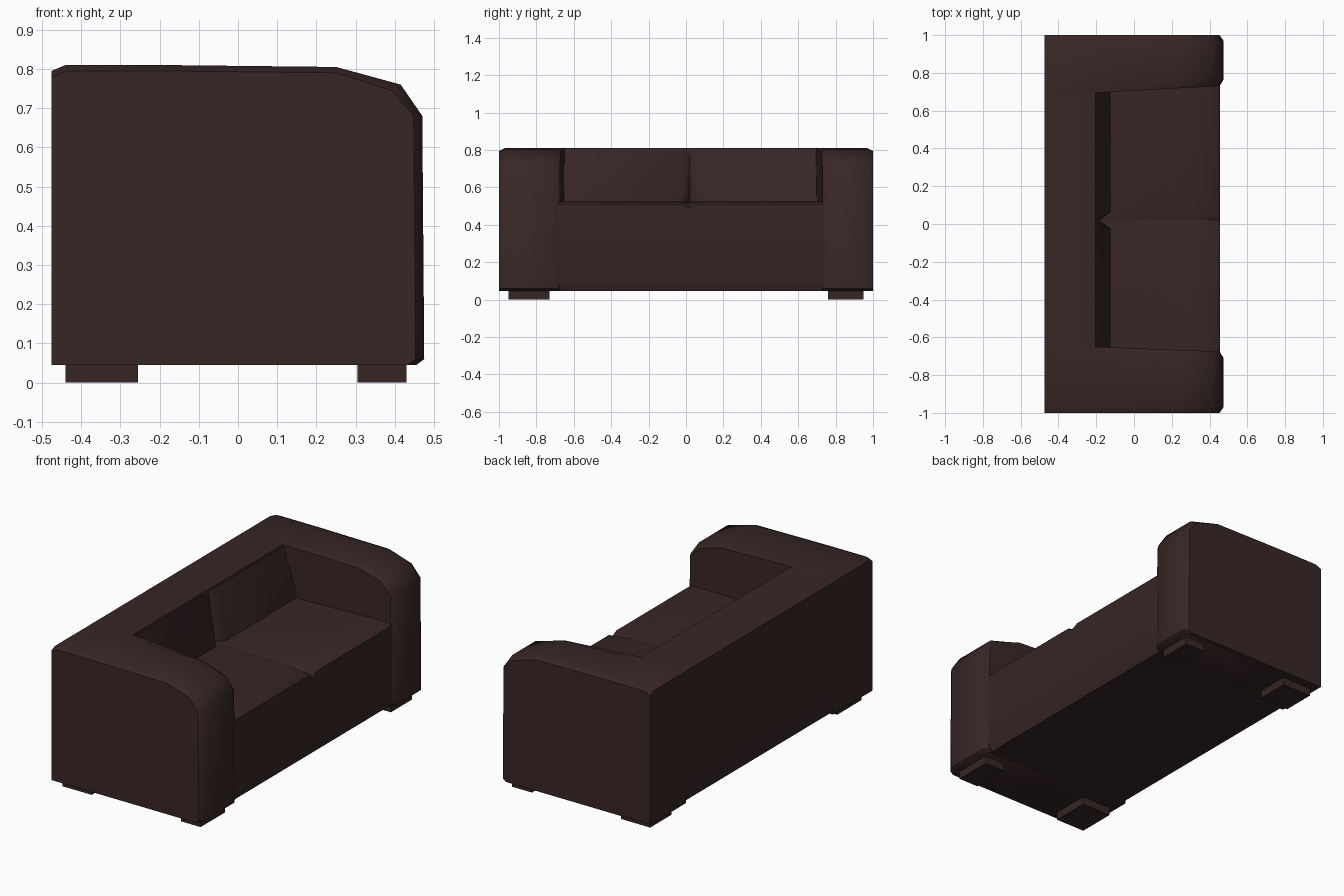
import bpy
import bmesh
from math import radians

cube = bpy.data.objects.get("Cube")
if cube:
    bpy.data.objects.remove(cube, do_unlink=True)


def make_material(name, rgb):
    mat = bpy.data.materials.new(name)
    mat.use_nodes = True
    colour = (*rgb, 1.0)
    mat.diffuse_color = colour
    bsdf = next(n for n in mat.node_tree.nodes if n.type == "BSDF_PRINCIPLED")
    bsdf.inputs["Base Color"].default_value = colour
    return mat


leather = make_material("dark brown leather", (0.04, 0.019, 0.019))


def loft(name, sections, angle=40):
    """Skin a closed solid through equal-length rings of points."""
    bm = bmesh.new()
    rings = [[bm.verts.new(p) for p in ring] for ring in sections]
    count = len(rings[0])
    for a, b in zip(rings, rings[1:]):
        for i in range(count):
            j = (i + 1) % count
            bm.faces.new((a[i], a[j], b[j], b[i]))
    bm.faces.new(rings[0])
    bm.faces.new(rings[-1])
    bmesh.ops.recalc_face_normals(bm, faces=bm.faces)
    mesh = bpy.data.meshes.new(name)
    bm.to_mesh(mesh)
    bm.free()
    mesh.materials.append(leather)
    obj = bpy.data.objects.new(name, mesh)
    bpy.context.collection.objects.link(obj)
    bpy.ops.object.select_all(action="DESELECT")
    obj.select_set(True)
    bpy.context.view_layer.objects.active = obj
    if angle:
        bpy.ops.object.shade_smooth_by_angle(angle=radians(angle))
    return obj


def ring(profile, y):
    return [(x, y, z) for x, z in profile]


# Arms: side profile with a rounded front shoulder and chamfered rims
ARM = [(-0.475, 0.045), (-0.475, 0.795), (-0.44, 0.81), (-0.2, 0.81), (0.25, 0.805),
       (0.415, 0.76), (0.47, 0.68), (0.475, 0.06), (0.455, 0.045)]


def softened(front_only):
    out = []
    for x, z in ARM:
        if front_only and x < 0.2:
            out.append((x, z))
        else:
            out.append((x - 0.022 if x > 0.4 else x, z - 0.015 if z > 0.7 else z))
    return out


def build_arm(name, side, inner_back, inner_front):
    def inner_y(x, outward):
        t = (x + 0.2) / 0.65
        return side * (inner_back + (inner_front - inner_back) * t + outward)

    loft(name, [
        ring(softened(False), side),
        ring(ARM, side * 0.968),
        [(x, inner_y(x, 0.035), z) for x, z in ARM],
        [(x, inner_y(x, 0.0), z) for x, z in softened(True)],
    ])


build_arm("front_arm", -1, 0.65, 0.675)
build_arm("rear_arm", 1, 0.695, 0.73)

# Back frame and seat base, both tucked under at the bottom
BACK = [(-0.455, 0.045), (-0.475, 0.085), (-0.475, 0.795), (-0.44, 0.81),
        (-0.205, 0.81), (-0.2, 0.795), (-0.2, 0.045)]
loft("back_frame", [ring(BACK, y) for y in (-0.66, 0.71)])

BASE = [(-0.3, 0.045), (-0.3, 0.45), (0.455, 0.45), (0.455, 0.09), (0.435, 0.045)]
loft("seat_base", [ring(BASE, y) for y in (-0.69, 0.745)])

# Seat and back cushions, a pair either side of the centre crease
SEAT = [(-0.25, 0.4), (-0.25, 0.525), (0.3, 0.525), (0.44, 0.522), (0.455, 0.51), (0.455, 0.4)]
SEAT_END = [(-0.25, 0.4), (-0.25, 0.522), (0.3, 0.518), (0.44, 0.5), (0.455, 0.488), (0.455, 0.4)]
REST = [(-0.25, 0.45), (-0.25, 0.795), (-0.2, 0.8), (-0.125, 0.56), (-0.12, 0.45)]
REST_END = [(-0.25, 0.45), (-0.25, 0.79), (-0.202, 0.795), (-0.185, 0.56), (-0.18, 0.45)]
CREASE = 0.02


def build_cushion(name, full, end, outer):
    step = 0.045 if outer > 0 else -0.045
    loft(name, [ring(end, CREASE), ring(full, CREASE + step),
                ring(full, outer - step), ring(full, outer)])


for label, seat_edge, rest_edge in (("front", -0.69, -0.665), ("rear", 0.745, 0.71)):
    build_cushion(label + "_seat_cushion", SEAT, SEAT_END, seat_edge)
    build_cushion(label + "_back_cushion", REST, REST_END, rest_edge)

# Feet: four low flat blocks
for depth, x0, x1 in (("inner", -0.44, -0.255), ("outer", 0.305, 0.43)):
    for label, y0, y1 in (("front", -0.95, -0.73), ("rear", 0.76, 0.95)):
        square = [(x0, y0), (x1, y0), (x1, y1), (x0, y1)]
        loft(f"{label}_{depth}_foot", [[(x, y, z) for x, y in square] for z in (0.0, 0.06)], 0)
